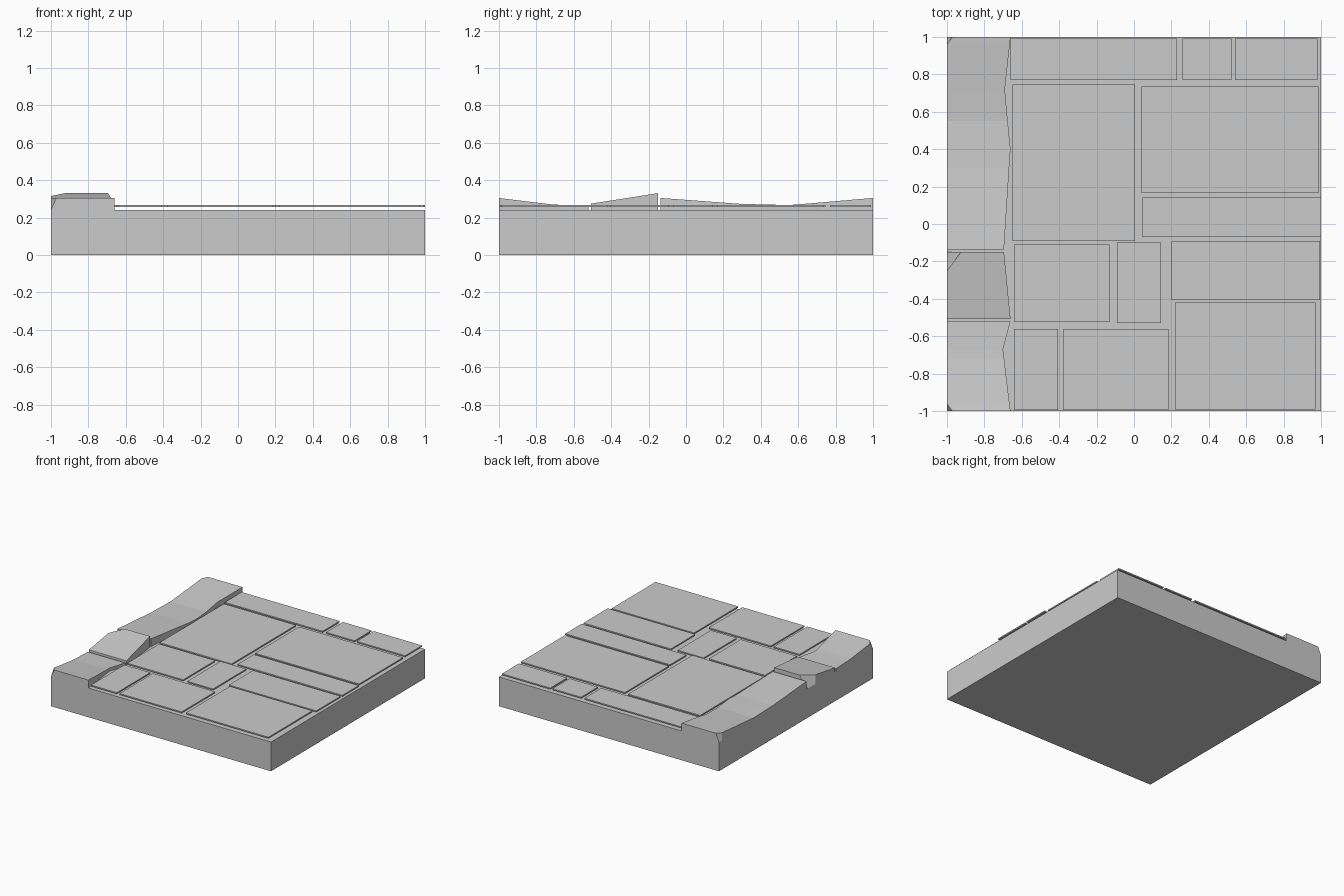
import bpy, bmesh


def finish(name, bm):
    bmesh.ops.remove_doubles(bm, verts=bm.verts, dist=0.0005)
    bmesh.ops.recalc_face_normals(bm, faces=bm.faces)
    mesh = bpy.data.meshes.new(name)
    bm.to_mesh(mesh)
    bm.free()
    obj = bpy.data.objects.new(name, mesh)
    bpy.context.collection.objects.link(obj)
    return obj


def box(name, x0, x1, y0, y1, z0, z1):
    bm = bmesh.new()
    bmesh.ops.create_cube(bm, size=1)
    for v in bm.verts:
        v.co = (x1 if v.co.x > 0 else x0, y1 if v.co.y > 0 else y0,
                z1 if v.co.z > 0 else z0)
    return finish(name, bm)


def kerb_stone(name, stations):
    """Loft along y; each station is (y, top left x, right x, top left z, top right z)."""
    bm = bmesh.new()
    rings = []
    for y, xl, xr, zl, zr in stations:
        pts = [(-1, y, BASE), (xl, y, zl), (xr, y, zr), (xr, y, BASE)]
        rings.append([bm.verts.new(p) for p in pts])
    for a, b in zip(rings, rings[1:]):
        for i in range(4):
            j = (i + 1) % 4
            bm.faces.new((a[i], a[j], b[j], b[i]))
    bm.faces.new(rings[0])
    bm.faces.new(rings[-1][::-1])
    return finish(name, bm)


BASE = 0.24

# Foundation block
box("base", -1, 1, -1, 1, 0, BASE)

# Worn kerb stones along the left edge, with chipped outer corners
kerb_stone("kerb_front", [
    (-1.0, -0.97, -0.66, 0.305, 0.305), (-0.96, -1, -0.665, 0.30, 0.30),
    (-0.72, -1, -0.694, 0.271, 0.271), (-0.67, -1, -0.70, 0.268, 0.268),
    (-0.52, -1, -0.66, 0.263, 0.263)])
kerb_stone("kerb_middle", [
    (-0.507, -1, -0.66, 0.275, 0.275), (-0.25, -1, -0.685, 0.315, 0.315),
    (-0.15, -0.925, -0.695, 0.331, 0.331)])
kerb_stone("kerb_back", [
    (-0.135, -1, -0.695, 0.305, 0.305), (0.30, -1, -0.667, 0.273, 0.273),
    (0.40, -1, -0.66, 0.271, 0.271), (0.55, -1, -0.675, 0.267, 0.267),
    (0.72, -1, -0.69, 0.281, 0.281), (0.96, -1, -0.664, 0.302, 0.302),
    (1.0, -0.97, -0.66, 0.305, 0.305)])

# Thin paving slabs hovering just above the base: x0, x1, y0, y1
slabs = [
    (-0.66, 0.23, 0.77, 0.99), (0.26, 0.52, 0.77, 0.99), (0.54, 0.98, 0.77, 0.99),
    (-0.65, 0.005, -0.09, 0.745), (0.04, 0.985, 0.165, 0.735),
    (0.045, 0.998, -0.07, 0.142), (0.20, 0.995, -0.405, -0.09),
    (0.22, 0.97, -0.99, -0.42), (-0.64, -0.13, -0.525, -0.11),
    (-0.09, 0.145, -0.53, -0.10), (-0.64, -0.405, -0.995, -0.56),
    (-0.38, 0.185, -0.995, -0.56)]
for i, s in enumerate(slabs):
    box(f"paving_slab_{i + 1}", *s, 0.258, 0.268)
